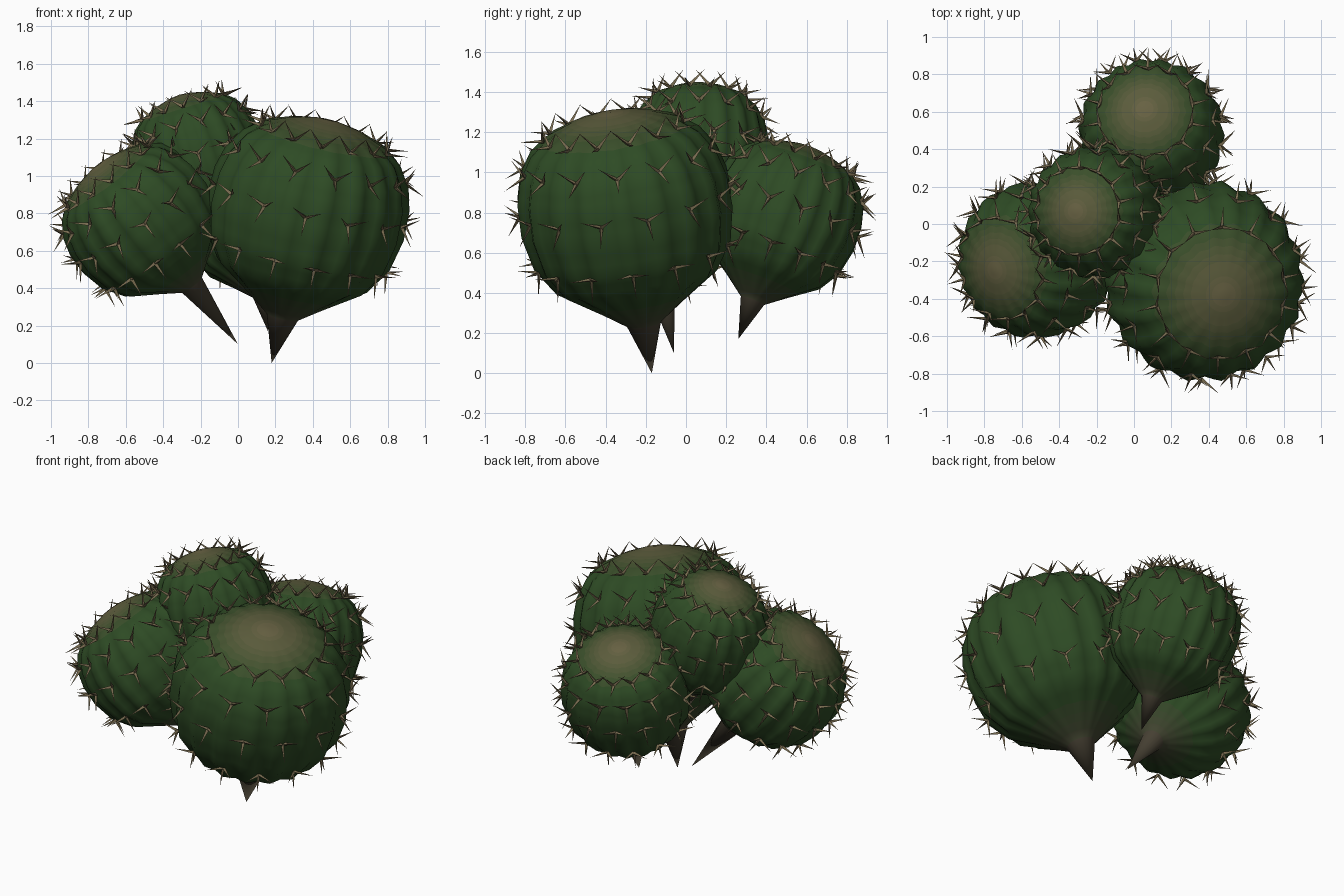
import bpy, bmesh, math
from mathutils import Vector

if "Cube" in bpy.data.objects:
    bpy.data.objects.remove(bpy.data.objects["Cube"])


def mat(name, c):
    m = bpy.data.materials.new(name)
    m.diffuse_color = (*c, 1)
    m.use_nodes = True
    m.node_tree.nodes["Principled BSDF"].inputs["Base Color"].default_value = m.diffuse_color
    return m


def blend(name, a, b, steps):
    return [mat(f"{name}_{i}", [p + (q - p) * i / (steps - 1) for p, q in zip(a, b)])
            for i in range(steps)]


GREEN, TAN, BROWN = (.027, .070, .018), (.135, .12, .055), (.06, .05, .032)
STEPS = 8
# materials: root brown fading to green, then green fading to the tan crown
SKIN = blend("root", BROWN, GREEN, STEPS) + blend("crown", GREEN, TAN, STEPS)
SPINE = mat("spine", (.19, .15, .08))

# body profile above the root: (fraction of height, fraction of radius)
PROFILE = [(0, .16), (.09, .41), (.21, .76), (.34, .93), (.50, 1), (.65, .99),
           (.76, .93), (.86, .80), (.92, .64), (.965, .40), (.99, .18), (1, 0)]
ROWS = [.33, .58, .78, .91]          # spine rows


def radius_at(u):
    for (a, ra), (b, rb) in zip(PROFILE, PROFILE[1:]):
        if a <= u <= b:
            return ra + (rb - ra) * (u - a) / (b - a)
    return 0


def tint(u, r):
    """Material index for a height u and relative radius r."""
    if u < .5:
        return round((STEPS - 1) * min(1, max(0, u + .04) / .2))
    return STEPS + round((STEPS - 1) * min(1, max(0, (.72 - r) / .66)))


def make_object(name, bm, mats, smooth):
    me = bpy.data.meshes.new(name)
    bmesh.ops.recalc_face_normals(bm, faces=bm.faces[:])
    bm.to_mesh(me)
    bm.free()
    for m in mats:
        me.materials.append(m)
    for p in me.polygons:
        p.use_smooth = smooth
    ob = bpy.data.objects.new(name, me)
    bpy.context.collection.objects.link(ob)
    return ob


def cactus(name, tip, direction, length, R, s, ribs=18, areoles=14):
    """Ribbed bulb growing from a pointed root; s is the root's share of the length."""
    tip = Vector(tip)
    axis = Vector(direction).normalized()
    ex = (Vector((0, 1, 0)).cross(axis)).normalized()
    ey = axis.cross(ex)

    def point(u, r, a):
        t = (s + (1 - s) * u) * length
        return tip + axis * t + (ex * math.cos(a) + ey * math.sin(a)) * r

    # ribbed body, each profile step split in three
    levels = [(a + (b - a) * k / 3) for (a, _), (b, _) in zip(PROFILE, PROFILE[1:])
              for k in range(3)]
    bm = bmesh.new()
    n = ribs * 4
    rings = []
    for u in levels:
        f = radius_at(u)
        depth = .03 * min(1, max(0, f - .14) * 2)
        rings.append([bm.verts.new(point(u, R * f * (1 - depth + depth * math.cos(ribs * a)), a))
                      for a in (2 * math.pi * i / n for i in range(n))])
    root, top = bm.verts.new(tip), bm.verts.new(tip + axis * length)
    for i in range(n):
        j = (i + 1) % n
        bm.faces.new((root, rings[0][j], rings[0][i])).material_index = 0
        bm.faces.new((top, rings[-1][i], rings[-1][j])).material_index = 2 * STEPS - 1
        for k in range(len(rings) - 1):
            f = bm.faces.new((rings[k][i], rings[k][j], rings[k + 1][j], rings[k + 1][i]))
            u = (levels[k] + levels[k + 1]) / 2
            f.material_index = tint(u, radius_at(u))
    make_object(name + "_body", bm, SKIN, True)

    # three-armed spine clusters, rows offset by half a step
    bm = bmesh.new()
    size = .09 + .06 * R
    for row, u in enumerate(ROWS):
        for i in range(areoles):
            a = 2 * math.pi * (i + .5 * (row % 2)) / areoles
            p = point(u, R * radius_at(u) * .98, a)
            up = (point(u + .03, R * radius_at(u + .03), a)
                  - point(u - .03, R * radius_at(u - .03), a)).normalized()
            side = axis.cross(ex * math.cos(a) + ey * math.sin(a)).normalized()
            out = side.cross(up).normalized()
            for ang in (30, 150, 270):
                w = math.radians(ang)
                d = (out * .6 + (side * math.cos(w) + up * math.sin(w)) * .8).normalized()
                q = d.orthogonal().normalized()
                q2 = d.cross(q)
                base = [bm.verts.new(p + (q * math.cos(b) + q2 * math.sin(b)) * .011)
                        for b in (0, 2.094, 4.189)]
                end = bm.verts.new(p + d * size)
                for k in range(3):
                    bm.faces.new((base[k], base[(k + 1) % 3], end))
                bm.faces.new(base[::-1])
    make_object(name + "_spines", bm, [SPINE], False)


cactus("large_front", (.18, -.17, 0), (.225, -.155, .97), 1.35, .54, .19)
cactus("left", (0, -.06, .10), (-.56, -.14, .72), 1.23, .42, .33)
cactus("back", (.16, .26, .17), (-.10, .345, .93), 1.03, .39, .20)
cactus("upper", (-.02, .05, .50), (-.30, .02, .95), .98, .355, .18)
